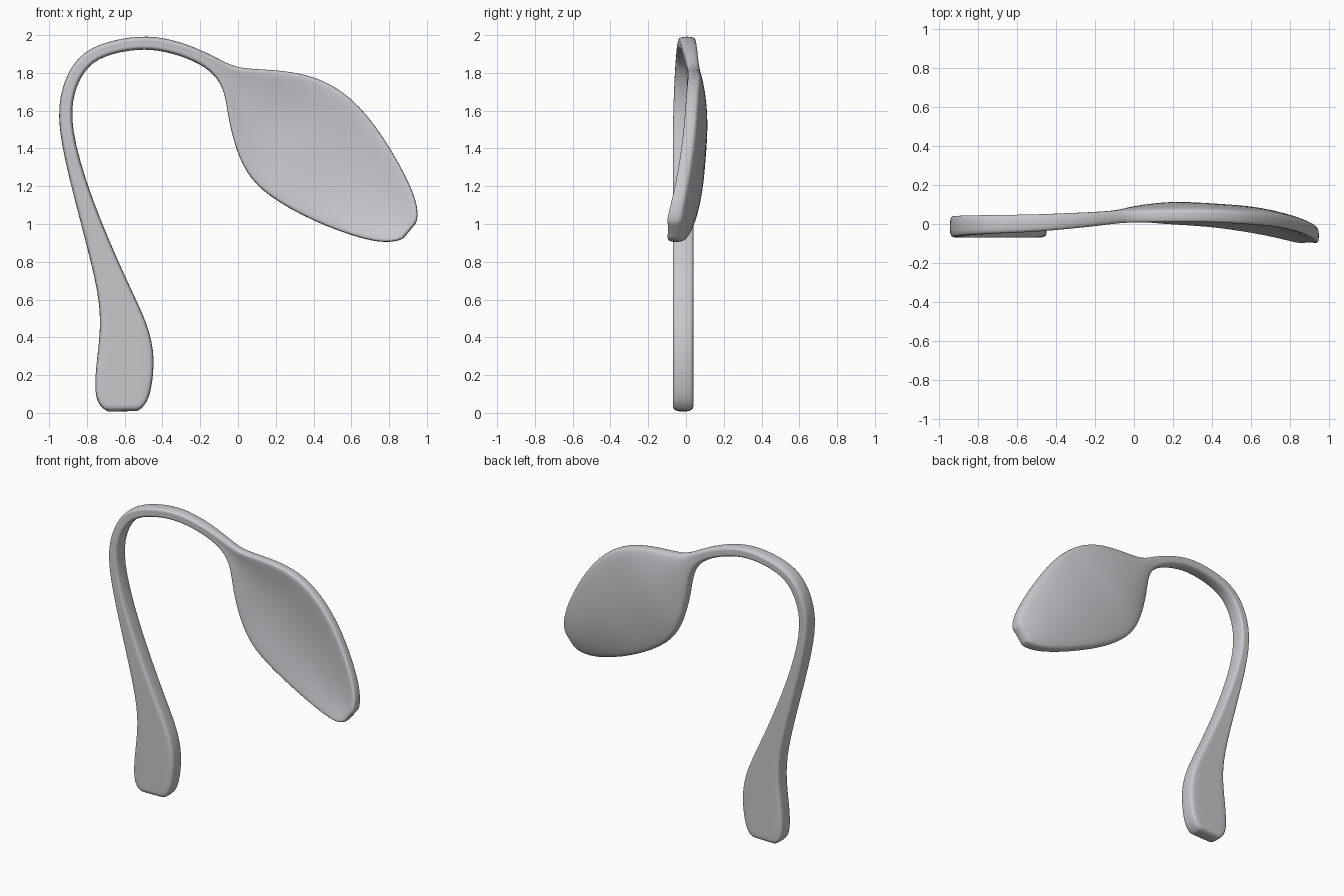
import bpy, bmesh
from mathutils import Vector

if "Cube" in bpy.data.objects:
    bpy.data.objects.remove(bpy.data.objects["Cube"])

# Outline stations along the spoon: outer edge x,z and inner edge x,z
EDGES = [
    (-.69, .005, -.53, .008), (-.745, .045, -.48, .05), (-.76, .13, -.455, .14),
    (-.75, .27, -.44, .29), (-.722, .48, -.47, .46), (-.75, .7, -.59, .7),
    (-.87, 1.14, -.785, 1.15), (-.963, 1.53, -.89, 1.52), (-.935, 1.73, -.87, 1.7),
    (-.865, 1.87, -.81, 1.82), (-.75, 1.955, -.72, 1.89), (-.52, 2.003, -.53, 1.93),
    (-.35, 1.98, -.38, 1.915), (-.2, 1.925, -.22, 1.86), (-.09, 1.868, -.12, 1.79),
    (-.02, 1.832, -.07, 1.7), (.08, 1.82, -.055, 1.58), (.22, 1.815, -.02, 1.42),
    (.41, 1.785, .04, 1.27), (.6, 1.68, .15, 1.15), (.77, 1.47, .4, 1.01),
    (.92, 1.2, .68, .91), (.957, 1.07, .81, .9), (.945, 1.005, .875, .92),
]
# Depth keys: station, front y, thickness, dish depth
DEPTH = [
    (0, -.07, .11, 0), (7, -.07, .11, 0), (11, -.042, .09, 0), (14, 0, .065, .003),
    (18, .002, .078, .04), (20, -.022, .078, .042), (21, -.068, .078, .032),
    (22, -.1, .08, .014), (23, -.108, .085, 0),
]
BEVEL = .014
bm = bmesh.new()


def depth_at(i):
    """Interpolate front y, thickness and dish depth at a station."""
    for a, b in zip(DEPTH, DEPTH[1:]):
        if i <= b[0]:
            return Vector(a[1:]).lerp(Vector(b[1:]), (i - a[0]) / (b[0] - a[0]))


def section(ax, az, bx, bz, yf, t, dish):
    """Rounded strip cross-section: front row, side, back row, side."""
    e = 1 - 2 * BEVEL / Vector((bx - ax, bz - az)).length
    us = (-e, -.5 * e, 0, .5 * e, e)

    def pt(u, off):
        k = (u + 1) / 2
        y = yf + off + dish * (1 - u * u)
        return bm.verts.new((ax + (bx - ax) * k, y, az + (bz - az) * k))
    front = [pt(u, 0) for u in us]
    right = [pt(1, BEVEL), pt(1, t - BEVEL)]
    back = [pt(u, t) for u in reversed(us)]
    left = [pt(-1, t - BEVEL), pt(-1, BEVEL)]
    return front + right + back + left


def cap(r):
    """Close an end with a strip of quads."""
    f, b = r[:5], r[7:12][::-1]
    for i in range(4):
        bm.faces.new((f[i], f[i + 1], b[i + 1], b[i]))
    bm.faces.new(r[4:8])
    bm.faces.new(r[11:] + r[:1])


# Loft handle, arch and bowl as one continuous skin
rings = [section(*s, *depth_at(i)) for i, s in enumerate(EDGES)]
for p, q in zip(rings, rings[1:]):
    for i in range(len(p)):
        j = (i + 1) % len(p)
        bm.faces.new((p[i], p[j], q[j], q[i]))
cap(rings[0])
cap(rings[-1])
bmesh.ops.recalc_face_normals(bm, faces=bm.faces[:])

mesh = bpy.data.meshes.new("bent_spoon")
bm.to_mesh(mesh)
bm.free()
for f in mesh.polygons:
    f.use_smooth = True
spoon = bpy.data.objects.new("bent_spoon", mesh)
bpy.context.collection.objects.link(spoon)
sub = spoon.modifiers.new("smooth", 'SUBSURF')
sub.levels = sub.render_levels = 2

# Plain grey metal
mat = bpy.data.materials.new("light_grey")
mat.diffuse_color = (.58, .57, .6, 1)
mat.use_nodes = True
mat.node_tree.nodes["Principled BSDF"].inputs["Base Color"].default_value = mat.diffuse_color
mesh.materials.append(mat)
